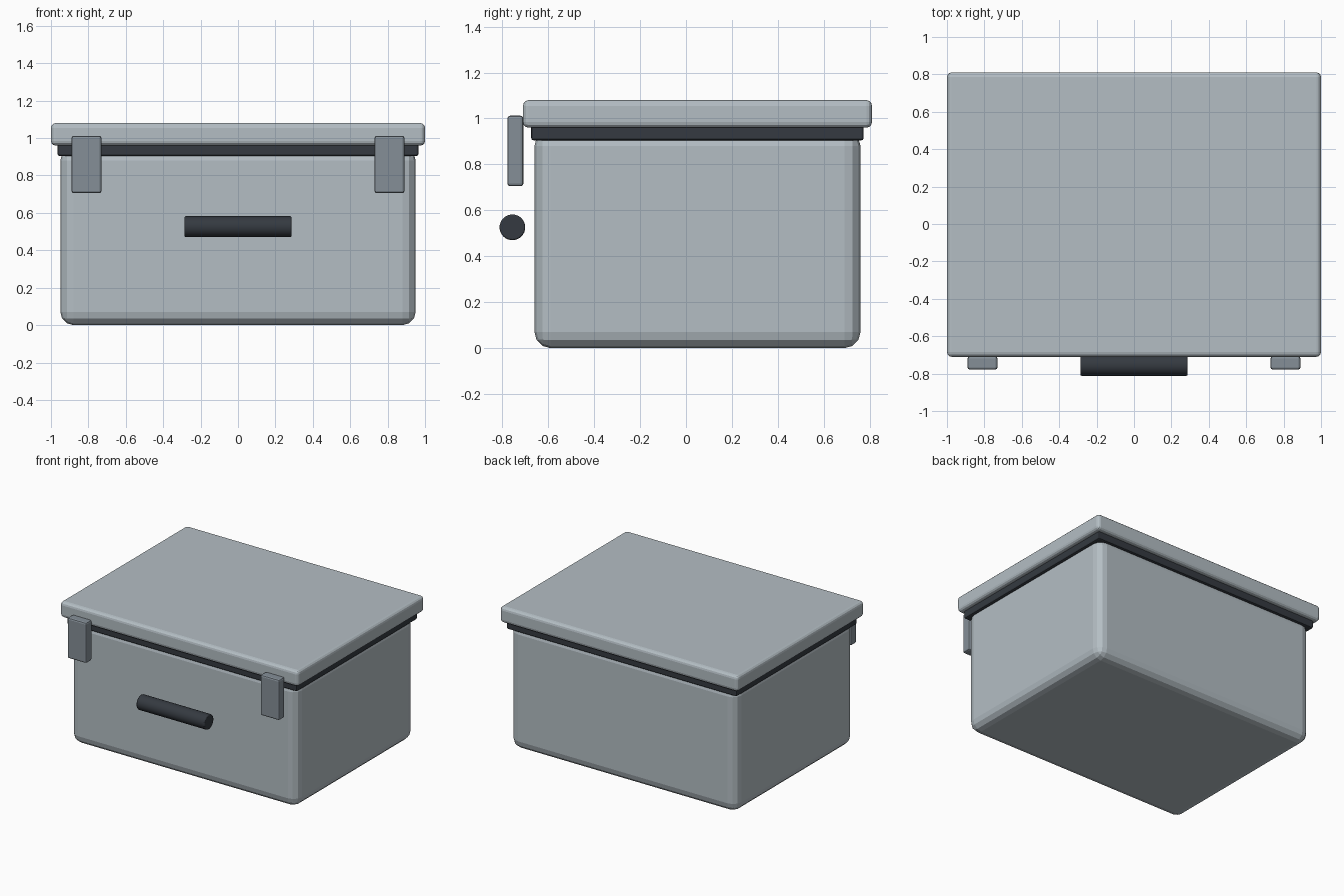
import bpy, math

if "Cube" in bpy.data.objects:
    bpy.data.objects.remove(bpy.data.objects["Cube"])


def material(name, rgb):
    m = bpy.data.materials.new(name)
    m.diffuse_color = (*rgb, 1)
    m.use_nodes = True
    m.node_tree.nodes["Principled BSDF"].inputs["Base Color"].default_value = m.diffuse_color
    return m


grey = material("light grey", (0.456, 0.515, 0.552))
steel = material("steel grey", (0.235, 0.275, 0.312))
dark = material("dark rubber", (0.035, 0.042, 0.052))


def finish(obj, name, mat, bevel, segments):
    obj.name = name
    obj.data.materials.append(mat)
    mod = obj.modifiers.new("rounded edges", 'BEVEL')
    mod.width = bevel
    mod.segments = segments
    mod.limit_method = 'ANGLE'
    mod.angle_limit = math.radians(40)
    return obj


def box(name, lo, hi, mat, bevel, segments=3):
    centre = [(a + b) / 2 for a, b in zip(lo, hi)]
    bpy.ops.mesh.primitive_cube_add(size=1, location=centre)
    obj = bpy.context.object
    obj.scale = [b - a for a, b in zip(lo, hi)]
    bpy.ops.object.transform_apply(location=False, rotation=False, scale=True)
    return finish(obj, name, mat, bevel, segments)


# Body, seal and lid
box("body", (-0.95, -0.66, 0), (0.95, 0.76, 0.95), grey, 0.07)
box("seal", (-0.965, -0.674, 0.905), (0.965, 0.774, 0.975), dark, 0.01, 2)
box("lid", (-1, -0.71, 0.96), (1, 0.81, 1.08), grey, 0.025)

# Latches on the front
for side, label in ((-1, "left"), (1, "right")):
    x = side * 0.81
    box(label + "_latch", (x - 0.08, -0.778, 0.705), (x + 0.08, -0.708, 1.012),
        steel, 0.012, 2)

# Round carrying handle
bpy.ops.mesh.primitive_cylinder_add(vertices=32, radius=0.056, depth=0.572,
                                    location=(0, -0.756, 0.526),
                                    rotation=(0, math.pi / 2, 0))
bpy.ops.object.shade_smooth_by_angle(angle=math.radians(30))
finish(bpy.context.object, "handle", dark, 0.006, 2)
